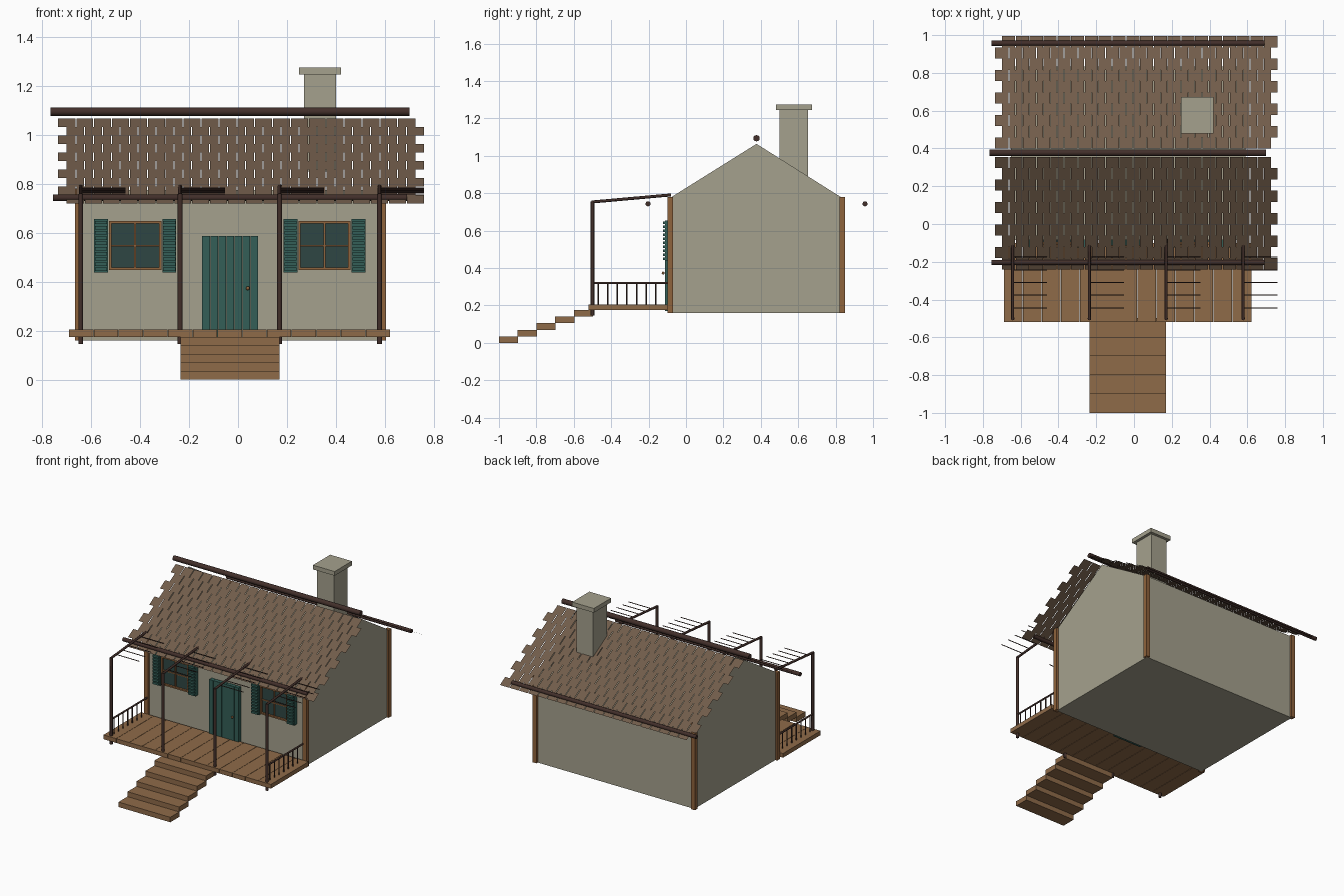
import bpy, bmesh, math
from mathutils import Vector

if "Cube" in bpy.data.objects:
    bpy.data.objects.remove(bpy.data.objects["Cube"])


def material(name, hex_code):
    def lin(c):
        c /= 255
        return c / 12.92 if c <= 0.04045 else ((c + 0.055) / 1.055) ** 2.4
    m = bpy.data.materials.new(name)
    m.diffuse_color = [lin(int(hex_code[i:i + 2], 16)) for i in (0, 2, 4)] + [1]
    m.use_nodes = True
    m.node_tree.nodes["Principled BSDF"].inputs["Base Color"].default_value = m.diffuse_color
    return m


PLASTER = material("plaster", "a5a18d")
DECK = material("deck_wood", "8f6b49")
TRIM = material("trim_wood", "8f633c")
SHINGLE = material("shingle_brown", "715c4a")
LOG = material("dark_log", "422f2a")
TEAL = material("teal_paint", "335f57")
GLASS = material("window_glass", "2f4644")


def finish(bm, name, mat, smooth=False):
    me = bpy.data.meshes.new(name)
    bm.to_mesh(me)
    bm.free()
    me.materials.append(mat)
    for p in me.polygons:
        p.use_smooth = smooth and len(p.vertices) == 4
    ob = bpy.data.objects.new(name, me)
    bpy.context.collection.objects.link(ob)
    return ob


def boxes(name, mat, spans):
    """Each span is (x0, x1, y0, y1, z0, z1)."""
    bm = bmesh.new()
    for x0, x1, y0, y1, z0, z1 in spans:
        for v in bmesh.ops.create_cube(bm, size=1)["verts"]:
            v.co = Vector(((x0 + x1) / 2 + v.co.x * (x1 - x0),
                           (y0 + y1) / 2 + v.co.y * (y1 - y0),
                           (z0 + z1) / 2 + v.co.z * (z1 - z0)))
    return finish(bm, name, mat)


def rods(name, mat, ends, r, sides=8):
    """Round bars, each from point a to point b."""
    bm = bmesh.new()
    for a, b in ends:
        a, b = Vector(a), Vector(b)
        d = b - a
        made = bmesh.ops.create_cone(bm, cap_ends=True, segments=sides, radius1=r,
                                     radius2=r, depth=d.length)["verts"]
        rot = d.to_track_quat('Z', 'Y')
        for v in made:
            v.co = rot @ v.co + (a + b) / 2
    return finish(bm, name, mat, sides > 6)


# House body, with separate gable triangles
X0, X1, Y0, Y1 = -0.65, 0.59, -0.085, 0.835
MID = 0.377
boxes("walls", PLASTER, [(X0, X1, Y0, Y1, 0.16, 0.775)])
bm = bmesh.new()
for x in (X0, X1):
    bm.faces.new([bm.verts.new(p) for p in
                  ((x, Y0, 0.775), (x, Y1, 0.775), (x, MID, 1.064))])
finish(bm, "gables", PLASTER)
boxes("corner_posts", TRIM, [(x - 0.015, x + 0.015, y - 0.015, y + 0.015, 0.16, 0.78)
                             for x in (X0, X1) for y in (Y0, Y1)])

# Chimney
boxes("chimney", PLASTER, [(0.27, 0.40, 0.50, 0.653, 0.85, 1.245),
                           (0.25, 0.42, 0.48, 0.673, 1.245, 1.275)])

# Roof: staggered rows of flat shingles on both slopes
ROWS, COLS, W, GAP = 10, 20, 0.073, 0.004
for name, side in (("front_roof", -1), ("back_roof", 1)):
    bm = bmesh.new()
    for r in range(ROWS):
        yz = [(MID + side * (0.617 - 0.595 * t), 0.72 + 0.347 * t)
              for t in (r / ROWS, (r + 1) / ROWS)]
        start = -0.70 if r % 2 == 0 else -0.735
        for c in range(COLS):
            xa = start + c * W + (GAP / 2 if c else 0)
            xb = start + (c + 1) * W - (GAP / 2 if c < COLS - 1 else 0)
            pts = [(xa, *yz[0]), (xb, *yz[0]), (xb, *yz[1]), (xa, *yz[1])]
            bm.faces.new([bm.verts.new(p) for p in (pts if side < 0 else pts[::-1])])
    finish(bm, name, SHINGLE)

# Ridge and eave logs
rods("ridge_log", LOG, [((-0.765, MID, 1.094), (0.70, MID, 1.094))], 0.017, 12)
rods("eave_logs", LOG, [((-0.755, y, 0.743), (0.69, y, 0.743)) for y in (-0.203, 0.957)],
     0.0135, 12)

# Porch deck boards and steps
N, PX0, PX1 = 13, -0.69, 0.622
bw = (PX1 - PX0) / N
boxes("deck_boards", DECK, [(PX0 + i * bw + 0.001, PX0 + (i + 1) * bw - 0.001,
                             -0.52, -0.10, 0.175, 0.205) for i in range(N)])
boxes("steps", DECK, [(-0.235, 0.17, -1 + 0.1 * i, -0.897 + 0.1 * i,
                       0.035 * i, 0.035 * (i + 1)) for i in range(5)])

# Porch posts, rafters and thin cross rods
POSTS = (-0.642, -0.236, 0.17, 0.578)
rods("porch_posts", LOG, [((x, -0.50, 0.145), (x, -0.50, 0.757)) for x in POSTS], 0.010)
rods("porch_rafters", LOG, [((x, -0.505, 0.753), (x, -0.08, 0.791)) for x in POSTS], 0.008)
rods("cross_rods", LOG, [((x, y, 0.798 + 0.09 * y), (x + 0.182, y, 0.798 + 0.09 * y))
                         for x in POSTS for y in (-0.445, -0.377, -0.31, -0.243, -0.175)],
     0.003, 6)

# Side railings
ENDS = (POSTS[0], POSTS[-1])
rods("handrails", LOG, [((x, -0.50, 0.32), (x, -0.10, 0.32)) for x in ENDS], 0.006)
rods("balusters", LOG, [((x, -0.47 + 0.0515 * i, 0.20), (x, -0.47 + 0.0515 * i, 0.32))
                        for x in ENDS for i in range(7)], 0.004, 6)

# Plank door and knob
dw = 0.23 / 7
boxes("door", TEAL, [(-0.147 + i * dw + 0.001, -0.147 + (i + 1) * dw - 0.001,
                      -0.113, -0.08, 0.17, 0.587) for i in range(7)])
bm = bmesh.new()
bmesh.ops.create_uvsphere(bm, u_segments=10, v_segments=6, radius=0.008)
for v in bm.verts:
    v.co += Vector((0.04, -0.122, 0.373))
finish(bm, "door_knob", TRIM, True)

# Windows with louvred shutters
for side, cx in (("left", -0.42), ("right", 0.353)):
    hw, z0, z1, t = 0.107, 0.447, 0.648, 0.010
    zc = (z0 + z1) / 2
    boxes(side + "_window_glass", GLASS, [(cx - hw, cx + hw, -0.094, -0.085, z0, z1)])
    boxes(side + "_window_frame", TRIM, [
        (cx - hw, cx + hw, -0.108, -0.08, z0, z0 + t),
        (cx - hw, cx + hw, -0.108, -0.08, z1 - t, z1),
        (cx - hw, cx - hw + t, -0.108, -0.08, z0 + t, z1 - t),
        (cx + hw - t, cx + hw, -0.108, -0.08, z0 + t, z1 - t),
        (cx - 0.004, cx + 0.004, -0.102, -0.09, z0 + t, z1 - t),
        (cx - hw + t, cx + hw - t, -0.101, -0.09, zc - 0.003, zc + 0.003)])
    spans = []
    for s in (-1, 1):
        sx = cx + s * 0.139
        spans.append((sx - 0.028, sx + 0.028, -0.112, -0.085, 0.438, 0.655))
        spans += [(sx - 0.025, sx + 0.025, -0.124, -0.11, z, z + 0.014)
                  for z in (0.443 + 0.0213 * i for i in range(10))]
    boxes(side + "_shutters", TEAL, spans)
